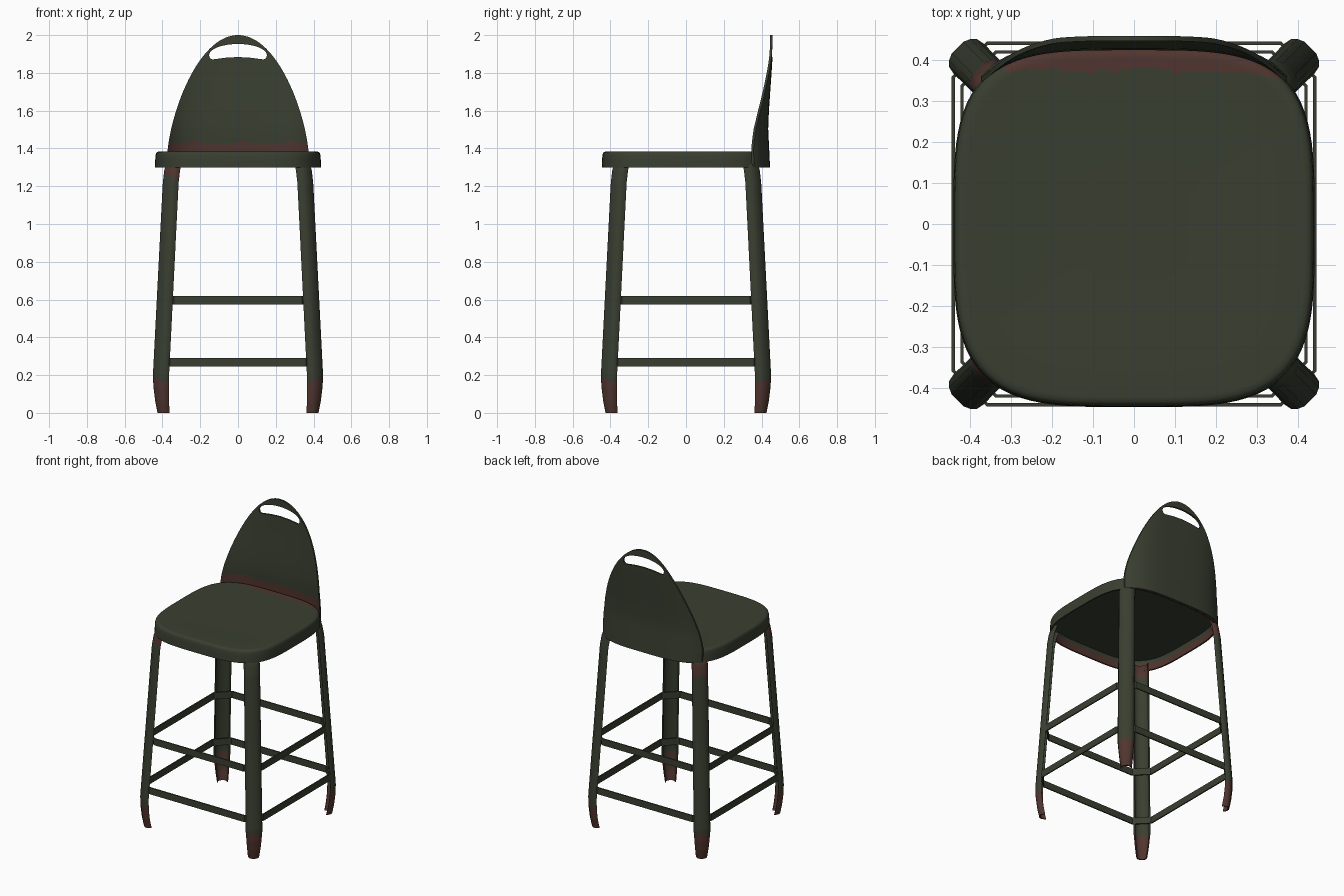
import bpy, bmesh
from math import sin, cos, pi, sqrt, radians

if "Cube" in bpy.data.objects:
    bpy.data.objects.remove(bpy.data.objects["Cube"])


def material(name, rgb):
    m = bpy.data.materials.new(name)
    m.use_nodes = True
    color = (*rgb, 1)
    m.diffuse_color = color
    shader = m.node_tree.nodes["Principled BSDF"]
    shader.inputs["Base Color"].default_value = color
    shader.inputs["Roughness"].default_value = 0.8
    return m


GREEN = material("dark green paint", (0.041, 0.049, 0.030))
RUST = material("rust", (0.082, 0.036, 0.028))


def wave(s):
    """Ragged edge for the rust, between about -1 and 1."""
    return 0.5 * sin(23 * s + 1) + 0.3 * sin(51 * s) + 0.2 * sin(97 * s + 2)


def lerp(table, z):
    for (z0, a), (z1, b) in zip(table, table[1:]):
        if z <= z1:
            return a + (b - a) * (z - z0) / (z1 - z0)
    return table[-1][1]


def loft(name, rings, rusty=None, loop=False):
    """Skin a list of closed rings; join the last to the first or cap the ends."""
    bm = bmesh.new()
    rows = [[bm.verts.new(p) for p in ring] for ring in rings]
    n = len(rows[0])
    pairs = list(zip(rows, rows[1:])) + ([(rows[-1], rows[0])] if loop else [])
    for a, b in pairs:
        for i in range(n):
            j = (i + 1) % n
            bm.faces.new((a[i], a[j], b[j], b[i]))
    if not loop:
        bm.faces.new(rows[0])
        bm.faces.new(rows[-1])
    bmesh.ops.recalc_face_normals(bm, faces=bm.faces)
    if rusty:
        for f in bm.faces:
            f.material_index = int(rusty(f.calc_center_median(), f.normal))
    mesh = bpy.data.meshes.new(name)
    bm.to_mesh(mesh)
    bm.free()
    mesh.materials.append(GREEN)
    mesh.materials.append(RUST)
    obj = bpy.data.objects.new(name, mesh)
    bpy.context.collection.objects.link(obj)
    soften(obj)
    return obj


def soften(obj):
    obj.data.shade_smooth()
    obj.data.set_sharp_from_angle(angle=radians(35))


# Seat: hollow pressed pan with a rounded-square outline
POWER, HALF_X, HALF_Y, SHIFT_Y = 3.7, 0.44, 0.439, -0.007


def seat_ring(scale, z, count=128):
    ring = []
    for i in range(count):
        c, s = cos(2 * pi * i / count), sin(2 * pi * i / count)
        r = scale * (abs(c) ** POWER + abs(s) ** POWER) ** (-1 / POWER)
        ring.append((HALF_X * r * c, HALF_Y * r * s + SHIFT_Y, z))
    return ring


def seat_back(x):
    return SHIFT_Y + HALF_Y * (1 - (abs(x) / HALF_X) ** POWER) ** (1 / POWER)


def seat_rust(c, n):
    if c.z < 1.355:
        inward = n.x * c.x + n.y * c.y < 0
        return inward or n.z < -0.7
    if n.z < 0.1 or c.y < 0.3:
        return False
    return c.y > 0.374 - 0.025 * max(0, c.x - 0.2) / 0.15 + 0.008 * wave(c.x)


profile = [(0.3, 1.382), (0.6, 1.382)]
profile += [(0.78 + 0.015 * i, 1.384) for i in range(12)]
profile += [(0.97, 1.382), (0.985, 1.376), (0.992, 1.365), (0.996, 1.34), (1, 1.30)]
profile += [(0.978, 1.30), (0.975, 1.345), (0.97, 1.37), (0.4, 1.371)]
loft("seat", [seat_ring(s, z) for s, z in profile], seat_rust)

# Backrest: thin arched panel that wraps the rear of the seat
LEAN = [(1.30, 0), (1.385, -0.004), (1.5, -0.010), (1.6, -0.006),
        (1.8, 0.008), (1.88, 0.013), (2.0, 0.013)]


def back_ring(z, count=60):
    t = max(0, (z - 1.38) / 0.62)
    width = 0.373 * sqrt(1 - t ** 1.42)
    xs = [width * (2 * i / count - 1) for i in range(count + 1)]
    mid = [(x, seat_back(x) + 0.007 + lerp(LEAN, z)) for x in xs]
    front = [(x, y - 0.006, z) for x, y in mid]
    rear = [(x, y + 0.006, z) for x, y in reversed(mid)]
    return front + rear


heights = [1.30, 1.34] + [1.38 + 0.008 * i for i in range(11)]
heights += [1.47 + 0.5294 * sin(pi / 2 * i / 24) for i in range(1, 25)]
backrest = loft("backrest", [back_ring(z) for z in heights],
                lambda c, n: n.y < 0 and c.z < 1.43 + 0.014 * wave(c.x))

# Hand slot cut through the top of the backrest
outline = [(0.153 * cos(pi * i / 24), 1.893 + 0.06 * sin(pi * i / 24)) for i in range(25)]
outline += [(-0.148, 1.877), (-0.135, 1.871), (-0.07, 1.88), (0, 1.884),
            (0.07, 1.88), (0.135, 1.871), (0.148, 1.877)]
cutter = loft("slot_cutter", [[(x, y, z) for x, z in outline] for y in (0.2, 0.7)])
cutter.hide_render = True
cut = backrest.modifiers.new("hand_slot", "BOOLEAN")
cut.operation, cut.solver, cut.object = "DIFFERENCE", "EXACT", cutter
bpy.context.view_layer.objects.active = backrest
bpy.ops.object.modifier_apply(modifier=cut.name)
bpy.data.objects.remove(cutter)
soften(backrest)

# Legs: bent sheet channels set diagonally at the corners, with tapered feet
HALF_OUTER = [(0.052, -0.042), (0.048, -0.021), (0.037, -0.010), (0.02, -0.002)]
HALF_INNER = [(0.016, -0.011), (0.032, -0.018), (0.041, -0.027), (0.044, -0.042)]
SECTION = HALF_OUTER + [(-t, r) for t, r in reversed(HALF_OUTER)]
SECTION += [(-t, r) for t, r in reversed(HALF_INNER)] + HALF_INNER
REACH = [(0, 0.588), (0.06, 0.600), (0.13, 0.608), (0.2, 0.610),
         (1.22, 0.537), (1.29, 0.525), (1.33, 0.508)]
WIDTH = [(0, 0.66), (0.07, 0.82), (0.18, 1.0), (1.33, 0.97)]


def leg_ring(z, sx, sy):
    reach, width = lerp(REACH, z), lerp(WIDTH, z)
    ring = []
    for t, r in SECTION:
        t, r = t * width, reach + r
        ring.append((sx * (r + t) / sqrt(2), sy * (r - t) / sqrt(2), z))
    return ring


def leg_rust(sx, sy):
    top = {(-1, 1): 1.21, (-1, -1): 1.25}.get((sx, sy), 2)

    def rule(c, n):
        ragged = 0.018 * wave(2 * (c.x - c.y * sx * sy))
        return c.z < 0.175 + ragged or c.z > top + ragged
    return rule


leg_heights = [0.015 * i for i in range(17)] + [0.5, 0.8, 1.1]
leg_heights += [1.18 + 0.015 * i for i in range(11)]
for side, sx in (("left", 1), ("right", -1)):
    for end, sy in (("front", -1), ("back", 1)):
        loft(f"{end}_{side}_leg", [leg_ring(z, sx, sy) for z in leg_heights],
             leg_rust(sx, sy))


# Footrest bands: flat strips that run round inside the four legs
def band(name, half, low, high):
    rings = []
    for quarter in range(4):
        c, s = round(cos(quarter * pi / 2)), round(sin(quarter * pi / 2))
        for along, drop in ((-0.092, 0), (-0.105, 0), (0.105, 0), (0.092, 0)):
            y = (half + along) if along < 0 else -(half - along)
            rings.append((quarter, y, c, s))
    rings.clear()
    for quarter in range(4):
        c, s = round(cos(quarter * pi / 2)), round(sin(quarter * pi / 2))
        for y in (-half + 0.085, half - 0.085):
            ring = []
            for inset, z in ((0, low), (0, high), (0.008, high), (0.008, low)):
                x, v = half - inset, y * (1 - inset * 0.4 / abs(y))
                ring.append((c * x - s * v, s * x + c * v, z))
            rings.append(ring)
    loft(name, rings, loop=True)


band("lower_footrest", 0.444, 0.245, 0.29)
band("upper_footrest", 0.423, 0.575, 0.62)
